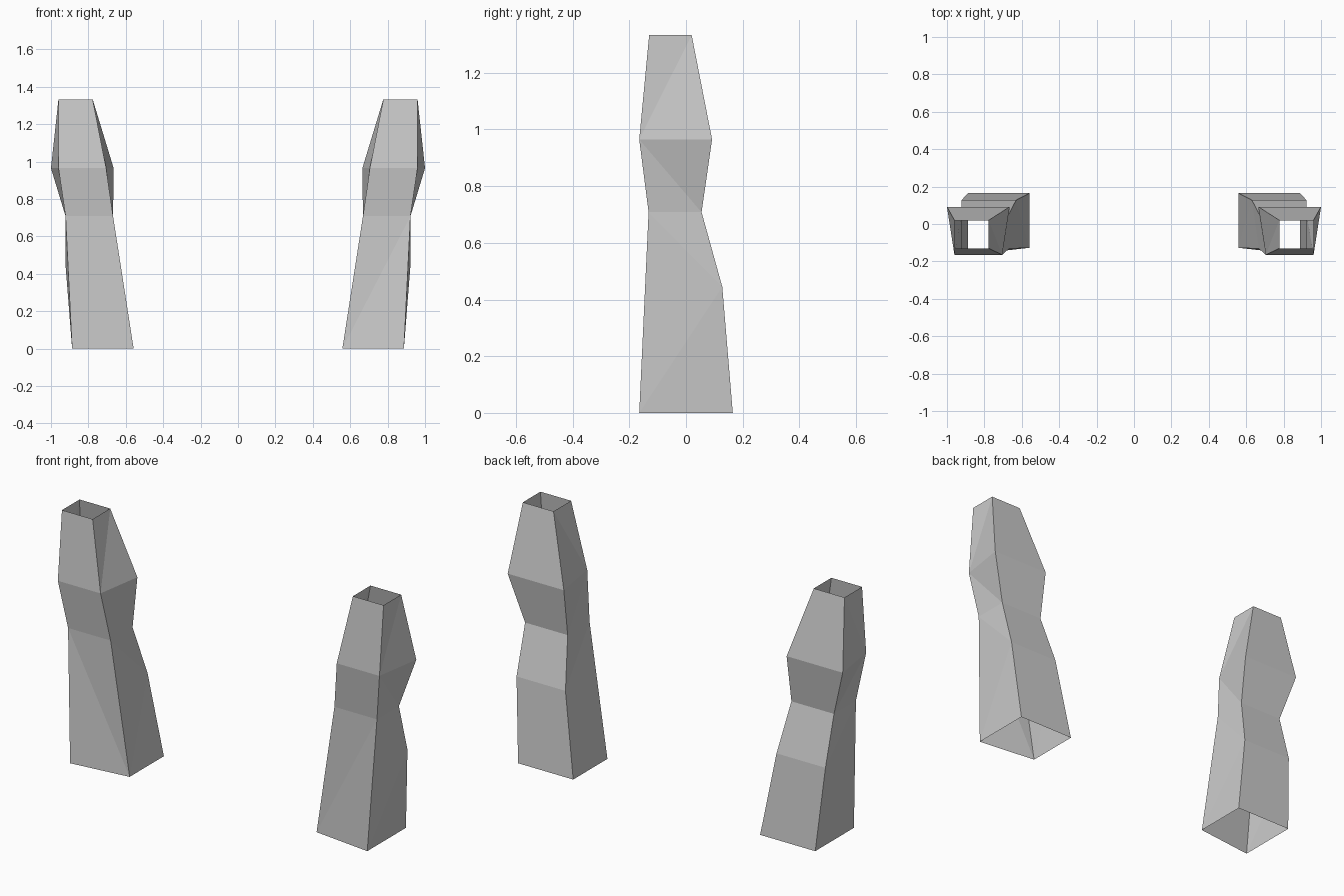
import bpy, bmesh

if "Cube" in bpy.data.objects:
    bpy.data.objects.remove(bpy.data.objects["Cube"])

# Cross-sections of one open sleeve: height, then (x, y) of
# inner front, outer front, outer back, inner back
RINGS = [
    (0.0,   [(0.558, -0.127), (0.887, -0.165), (0.887, 0.165), (0.558, 0.165)]),
    (0.708, [(0.668, -0.132), (0.922, -0.132), (0.922, 0.055), (0.668, 0.055)]),
    (0.965, [(0.705, -0.165), (0.96, -0.165), (1.0, 0.092), (0.665, 0.092)]),
    (1.333, [(0.777, -0.13), (0.96, -0.13), (0.96, 0.02), (0.777, 0.02)]),
]
# Extra crease across the back of the lower section
BACK_CREASE = [(0.922, 0.128, 0.445), (0.63, 0.128, 0.445)]


def build_sleeve(name, side):
    bm = bmesh.new()
    rings = [[bm.verts.new((side * x, y, z)) for x, y in pts] for z, pts in RINGS]
    crease_out, crease_in = [bm.verts.new((side * x, y, z)) for x, y, z in BACK_CREASE]

    # Lower section: twisted front, pentagon sides, creased back
    (a, b, c, d), (e, f, g, h) = rings[0], rings[1]
    lower = [(a, b, f), (a, f, e),
             (b, c, crease_out), (b, crease_out, f), (crease_out, g, f),
             (c, d, crease_in, crease_out), (crease_out, crease_in, h, g),
             (d, a, crease_in), (crease_in, a, e), (crease_in, e, h)]
    for face in lower:
        bm.faces.new(face)

    # Upper sections: flat front and back, diagonally split sides
    for i in (1, 2):
        (a, b, c, d), (e, f, g, h) = rings[i], rings[i + 1]
        bm.faces.new((a, b, f, e))
        bm.faces.new((c, d, h, g))
        for fl, bl, fu, bu in ((b, c, f, g), (a, d, e, h)):
            if i == 1:
                tris = [(fl, bl, fu), (bl, bu, fu)]
            else:
                tris = [(fl, bl, bu), (fl, bu, fu)]
            for t in tris:
                bm.faces.new(t if fl is b else t[::-1])

    if side < 0:
        bmesh.ops.reverse_faces(bm, faces=bm.faces[:])
    mesh = bpy.data.meshes.new(name)
    bm.to_mesh(mesh)
    bm.free()
    bpy.context.collection.objects.link(bpy.data.objects.new(name, mesh))


build_sleeve("right_sleeve", 1)
build_sleeve("left_sleeve", -1)
